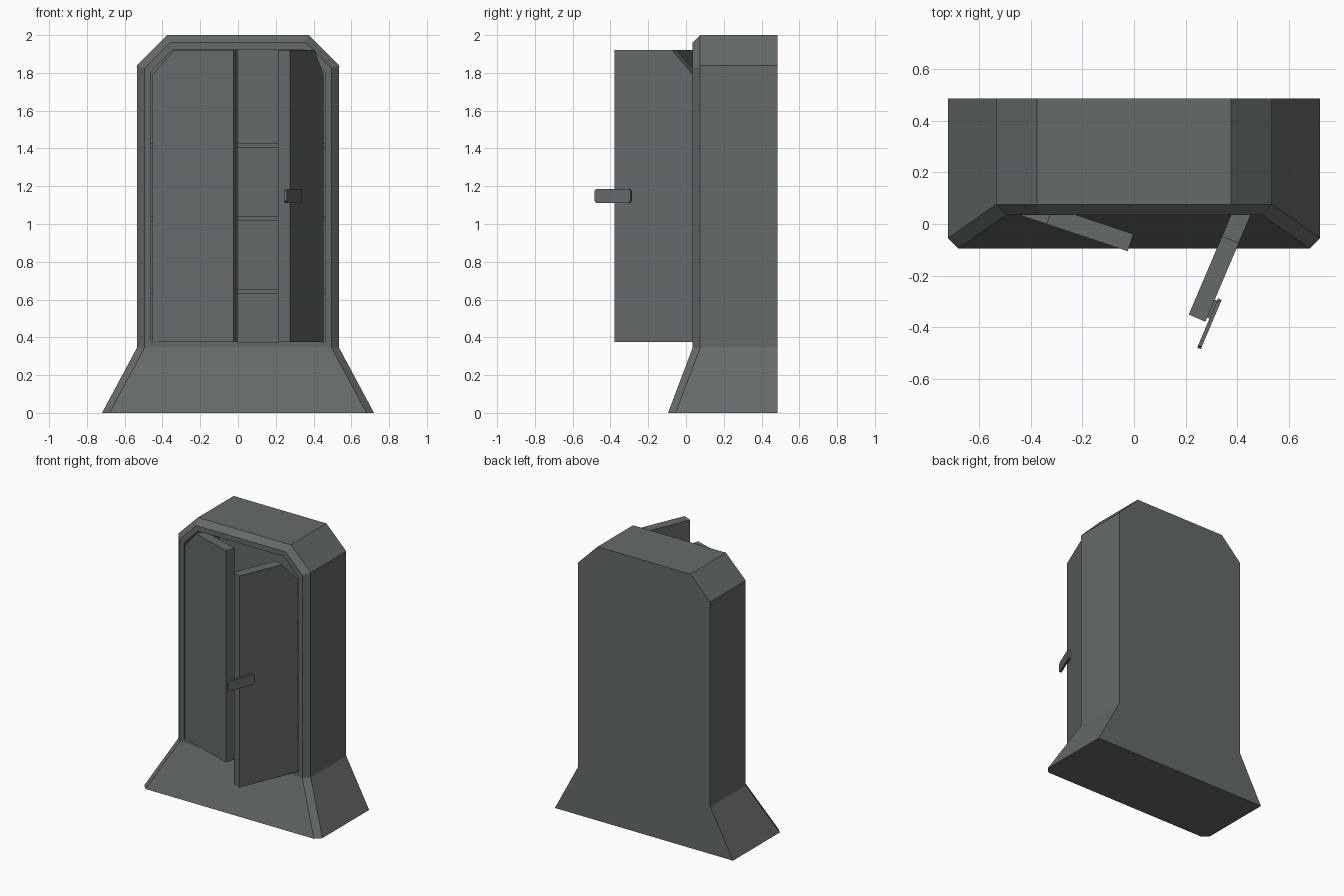
import bpy, bmesh
from math import radians, sin, cos
from mathutils import Vector

cube = bpy.data.objects.get("Cube")
if cube:
    bpy.data.objects.remove(cube, do_unlink=True)


def make_material(name, rgb):
    m = bpy.data.materials.new(name)
    m.use_nodes = True
    m.diffuse_color = (*rgb, 1)
    m.node_tree.nodes["Principled BSDF"].inputs["Base Color"].default_value = (*rgb, 1)
    return m


METAL = make_material("grey metal", (0.13, 0.145, 0.143))


def finish(bm, name):
    bmesh.ops.recalc_face_normals(bm, faces=bm.faces)
    mesh = bpy.data.meshes.new(name)
    bm.to_mesh(mesh)
    bm.free()
    mesh.materials.append(METAL)
    ob = bpy.data.objects.new(name, mesh)
    bpy.context.collection.objects.link(ob)
    return ob


def prism(name, outline, lo, hi, origin, along, out):
    """Extrude an outline of (distance along, height) from lo to hi along 'out'."""
    bm = bmesh.new()
    rings = [[bm.verts.new(origin + along * u + out * w + Vector((0, 0, z)))
              for u, z in outline] for w in (lo, hi)]
    bm.faces.new(rings[0])
    bm.faces.new(rings[1])
    n = len(outline)
    for i in range(n):
        j = (i + 1) % n
        bm.faces.new((rings[0][i], rings[0][j], rings[1][j], rings[1][i]))
    return finish(bm, name)


# Cabinet shell: half outlines (x, y, z), mirrored into rings, then bridged
def ring(bm, half):
    right = [bm.verts.new(p) for p in half]
    left = [bm.verts.new((-x, y, z)) for x, y, z in reversed(half)]
    return right + left


def bridge(bm, a, b):
    n = len(a)
    for i in range(n):
        j = (i + 1) % n
        bm.faces.new((a[i], a[j], b[j], b[i]))


BACK, SIDE, FRONT, INNER = 0.485, 0.075, 0.035, 0.44
outer = [(0.72, 0), (0.535, 0.345), (0.535, 1.84), (0.375, 2.0)]
face = [(0.68, 0), (0.495, 0.345), (0.495, 1.825), (0.36, 1.96)]
opening = [(0.46, 0.375), (0.46, 1.805), (0.345, 1.923)]

bm = bmesh.new()
back = ring(bm, [(x, BACK, z) for x, z in outer])
side = ring(bm, [(x, SIDE if z else SIDE - 0.13, z) for x, z in outer])
front = ring(bm, [(x, FRONT if z else FRONT - 0.13, z) for x, z in face])
mouth = ring(bm, [(x, FRONT, z) for x, z in opening])
inner = ring(bm, [(x, INNER, z) for x, z in opening])
bm.faces.new(back)
bridge(bm, back, side)
bridge(bm, side, front)
bm.faces.new((front[0], front[1], front[-2], front[-1]))   # sloped skirt
bridge(bm, front[1:-1], mouth)                             # door frame
bridge(bm, mouth, inner)                                   # cavity walls
bm.faces.new(inner)
finish(bm, "cabinet_shell")

# Shelves
for i, z in enumerate((0.63, 1.017, 1.402)):
    prism(f"shelf_{i + 1}", [(-0.46, z), (0.46, z), (0.46, z + 0.025), (-0.46, z + 0.025)],
          0.12, INNER, Vector(), Vector((1, 0, 0)), Vector((0, 1, 0)))

# Doors: side is the hinge side, angle is how far each is swung open
LENGTH = 0.452
door_outline = [(0, 0.375), (LENGTH, 0.375), (LENGTH, 1.92), (0.122, 1.92), (0, 1.79)]


def door_frame(side, degrees):
    a = radians(degrees)
    return (Vector((0.453 * side, 0.038, 0)),
            Vector((-side * cos(a), -sin(a), 0)),
            Vector((side * sin(a), -cos(a), 0)))


prism("right_door", door_outline, -0.07, 0, *door_frame(-1, 18.5))
left = door_frame(1, 67)
prism("left_door", door_outline, -0.07, 0, *left)

# Latch handle overhanging the free edge of the left door
c = 0.01
u0, u1, z0, z1 = 0.35, 0.557, 1.112, 1.186
plate = [(u0 + c, z0), (u1 - c, z0), (u1, z0 + c), (u1, z1 - c),
         (u1 - c, z1), (u0 + c, z1), (u0, z1 - c), (u0, z0 + c)]
prism("latch_handle", plate, 0.01, 0.025, *left)
mount = [(u0 + c, z0 + c), (0.435, z0 + c), (0.435, z1 - c), (u0 + c, z1 - c)]
prism("latch_mount", mount, -0.002, 0.012, *left)
